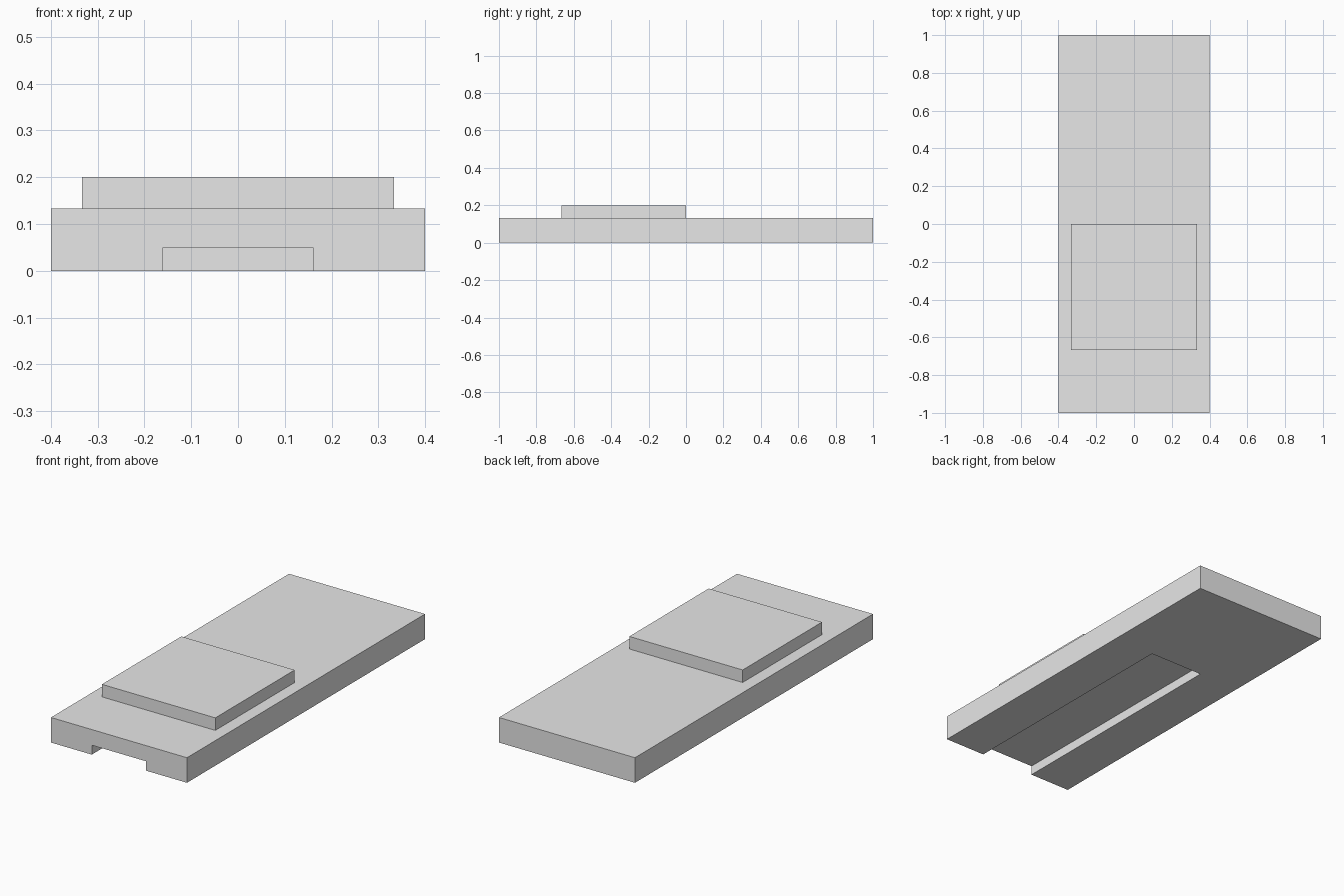
import bpy

old = bpy.data.objects.get("Cube")
if old:
    bpy.data.objects.remove(old, do_unlink=True)

# Single flat colour
grey = bpy.data.materials.new("light_grey")
grey.use_nodes = True
colour = (0.8, 0.8, 0.8, 1)
grey.diffuse_color = colour
for node in grey.node_tree.nodes:
    if node.type == 'BSDF_PRINCIPLED':
        node.inputs["Base Color"].default_value = colour


def box(name, low, high):
    """Axis-aligned box between two opposite corners."""
    centre = [(a + b) / 2 for a, b in zip(low, high)]
    size = [b - a for a, b in zip(low, high)]
    bpy.ops.mesh.primitive_cube_add(size=1, location=centre)
    obj = bpy.context.object
    obj.name = name
    obj.scale = size
    bpy.ops.object.transform_apply(location=True, rotation=False, scale=True)
    obj.data.materials.append(grey)
    return obj


slab_top = 0.1333

# Long base slab
base = box("base_slab", (-0.4, -1, 0), (0.4, 1, slab_top))

# Groove in the underside, open at the front and closed at the back
cutter = box("groove_cutter", (-0.16, -1.1, -0.1), (0.16, 0.3333, 0.05))
cutter.hide_render = True
groove = base.modifiers.new("groove", 'BOOLEAN')
groove.operation = 'DIFFERENCE'
groove.solver = 'EXACT'
groove.object = cutter
bpy.context.view_layer.objects.active = base
bpy.ops.object.modifier_apply(modifier=groove.name)
bpy.data.objects.remove(cutter, do_unlink=True)

# Raised square pad on top
box("raised_pad", (-0.3333, -0.6667, slab_top), (0.3333, 0, 0.2))
